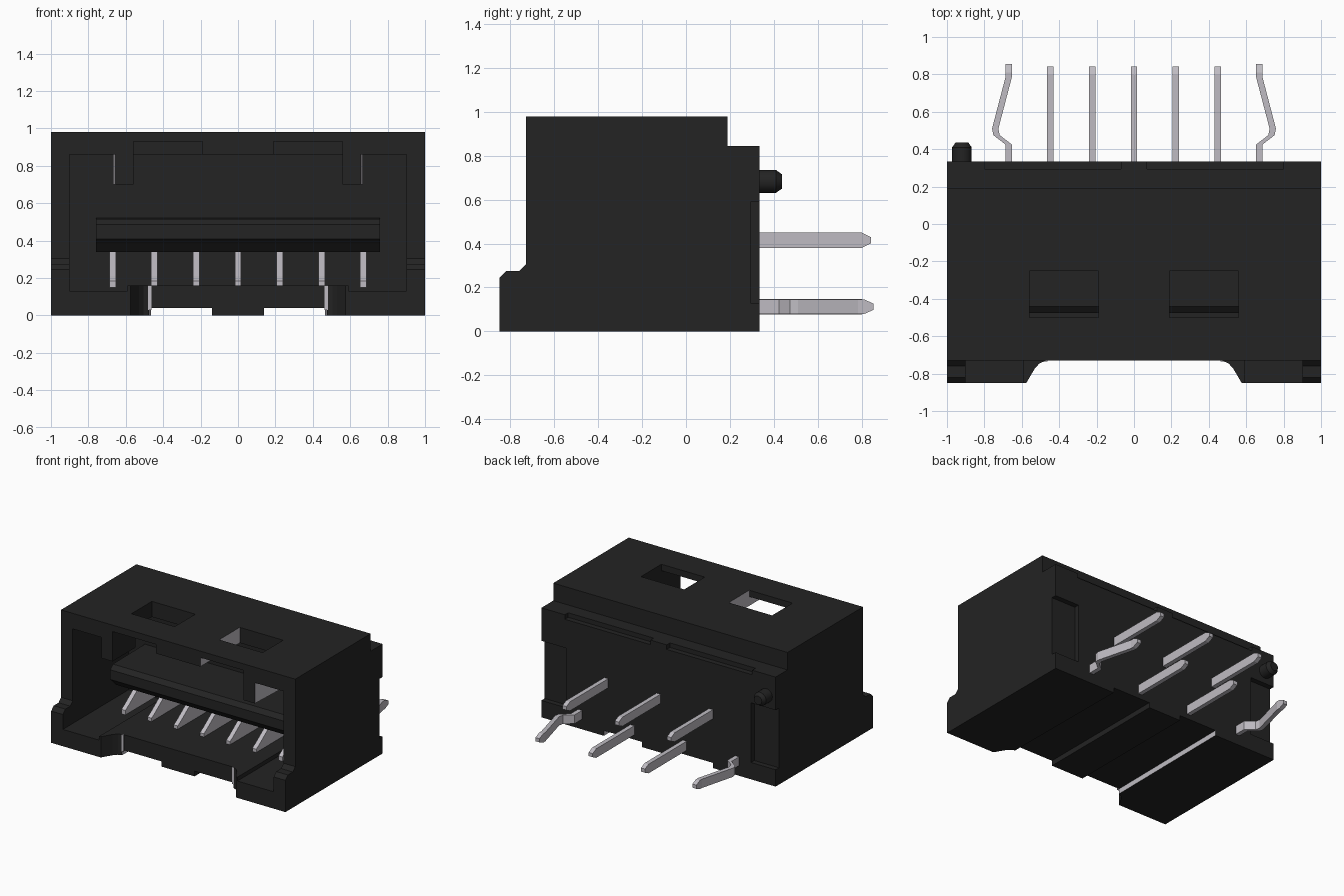
import bpy, bmesh, math

if "Cube" in bpy.data.objects:
    bpy.data.objects.remove(bpy.data.objects["Cube"], do_unlink=True)


def material(name, rgb):
    m = bpy.data.materials.new(name)
    m.use_nodes = True
    m.diffuse_color = (*rgb, 1)
    m.node_tree.nodes["Principled BSDF"].inputs["Base Color"].default_value = (*rgb, 1)
    return m


BLACK = material("black plastic", (0.017, 0.017, 0.017))
METAL = material("pale metal", (0.52, 0.50, 0.54))


def finish(name, bm, mats):
    bmesh.ops.recalc_face_normals(bm, faces=bm.faces)
    me = bpy.data.meshes.new(name)
    bm.to_mesh(me)
    bm.free()
    for m in mats:
        me.materials.append(m)
    ob = bpy.data.objects.new(name, me)
    bpy.context.collection.objects.link(ob)
    return ob


def prism(name, pts, lo, hi, axis="z", mats=(BLACK,)):
    """Extrude a flat outline: (x, y) along z, or (y, z) along x."""
    bm = bmesh.new()
    place = (lambda p, t: (p[0], p[1], t)) if axis == "z" else (lambda p, t: (t, p[0], p[1]))
    a = [bm.verts.new(place(p, lo)) for p in pts]
    b = [bm.verts.new(place(p, hi)) for p in pts]
    bm.faces.new(a)
    bm.faces.new(b)
    n = len(pts)
    for i in range(n):
        j = (i + 1) % n
        bm.faces.new((a[i], a[j], b[j], b[i]))
    return finish(name, bm, mats)


def box(name, x, y, z, mats=(BLACK,)):
    return prism(name, [(x[0], y[0]), (x[1], y[0]), (x[1], y[1]), (x[0], y[1])], *z, mats=mats)


def sweep(name, path, zc, w=0.017):
    """Flat metal strip through (x, y, half height) stations."""
    bm = bmesh.new()
    rings = [[bm.verts.new((x + sx * w, y, zc + sz * h))
              for sx, sz in ((-1, -1), (1, -1), (1, 1), (-1, 1))] for x, y, h in path]
    bm.faces.new(rings[0])
    bm.faces.new(rings[-1])
    for a, b in zip(rings, rings[1:]):
        for i in range(4):
            j = (i + 1) % 4
            bm.faces.new((a[i], a[j], b[j], b[i]))
    return finish(name, bm, (METAL,))


def cut(target, cutter):
    cutter.hide_render = True
    mod = target.modifiers.new("cut", "BOOLEAN")
    mod.operation = "DIFFERENCE"
    mod.solver = "EXACT"
    mod.object = cutter
    bpy.context.view_layer.objects.active = target
    bpy.ops.object.modifier_apply(modifier=mod.name)
    bpy.data.objects.remove(cutter, do_unlink=True)


def span(s, a, b):
    return tuple(sorted((s * a, s * b)))


# Housing side profile
housing = prism("housing", [(-.85, 0), (-.85, .245), (-.82, .275), (-.76, .275), (-.73, .305),
                            (-.73, .98), (.19, .98), (.19, .845), (.335, .845), (.335, 0)],
                -1, 1, "x", (BLACK, METAL))

# Front cavity and the curved gap in the front lip
cut(housing, box("cutter", (-.9, .9), (-1, -.05), (.16, .86)))
half = [(.576, -.95), (.576, -.85), (.53, -.772), (.505, -.745), (.47, -.73)]
cut(housing, prism("cutter", half + [(-x, y) for x, y in reversed(half)], -.1, .5))

for s in (-1, 1):
    # Lower floor corners
    cut(housing, box("cutter", span(s, .59, .9), (-1, -.05), (.13, .2)))
    # Ceiling grooves and latch windows
    cut(housing, box("cutter", span(s, .19, .56), (-1, -.25), (.8, .93)))
    cut(housing, box("cutter", span(s, .19, .56), (-.5, -.25), (.8, 1.1)))
    # Underside channels
    cut(housing, prism("cutter", [(s * .14, -1), (s * .478, -1), (s * .465, .5), (s * .14, .5)],
                       -.1, .04))
    # Rear side recesses and step notches
    cut(housing, box("cutter", span(s, .79, 1.1), (.295, .5), (.13, .59)))
    cut(housing, box("cutter", span(s, .07, .8), (.295, .5), (.81, 1)))

# Bare metal faces in the windows and channels
for f in housing.data.polygons:
    c, n = f.center, f.normal
    window = abs(abs(c.x) - .19) < .005 and c.z > .85
    channel = abs(abs(c.x) - .47) < .012 and c.z < .04
    if abs(n.x) > .9 and (window or channel):
        f.material_index = 1

for s, side in ((-1, "right"), (1, "left")):
    # Hanging key tabs with metal outer faces
    tab = prism(side + "_key_tab", [(s * .56, -.73), (s * .655, -.73), (s * .667, -.45),
                                    (s * .56, -.45)], .70, .86, mats=(BLACK, METAL))
    for f in tab.data.polygons:
        if f.normal.x * s > .9:
            f.material_index = 1
    # Thin strips on the front edge of the floor
    box(side + "_floor_strip", span(s, .462, .48), (-.736, -.729), (0.03, .16), (METAL,))

# Tongue across the cavity
prism("tongue", [(-.475, .41), (-.475, .485), (-.44, .515), (-.04, .52), (-.04, .34),
                 (-.40, .34), (-.445, .385)], -.76, .76, "x")

# Spring contacts and rear pins
PITCH = .2235
for i in range(-3, 4):
    x = i * PITCH
    prism(f"contact_{i + 4}", [(-.44, .15), (-.44, .185), (-.40, .21), (-.20, .355),
                               (-.04, .355), (-.04, .15)], x - .017, x + .017, "x", (METAL,))
    if abs(i) == 3:
        s = 1 if i > 0 else -1
        stations = [(.67, .25, .034), (.67, .425, .034), (.735, .475, .034), (.742, .51, .034),
                    (.67, .785, .034), (.67, .81, .034), (.67, .855, .014)]
        sweep(f"clip_pin_{i + 4}", [(s * px, y, h) for px, y, h in stations], .112)
    else:
        zc = .112 if i % 2 else .415
        if abs(i) == 2 or i == 0:
            zc = .415
        sweep(f"pin_{i + 4}", [(x, .25, .035), (x, .80, .035), (x, .843, .014)], zc)

# Rear locating peg with chamfered tip
bm = bmesh.new()
rings = []
for y, r in ((.28, .052), (.41, .052), (.437, .033)):
    rings.append([bm.verts.new((-.92 + r * math.cos(t * math.tau / 24), y,
                                .683 + r * math.sin(t * math.tau / 24))) for t in range(24)])
bm.faces.new(rings[0])
bm.faces.new(rings[-1])
for a, b in zip(rings, rings[1:]):
    for i in range(24):
        j = (i + 1) % 24
        bm.faces.new((a[i], a[j], b[j], b[i]))
peg = finish("locating_peg", bm, (BLACK,))
bpy.ops.object.select_all(action="DESELECT")
peg.select_set(True)
bpy.context.view_layer.objects.active = peg
bpy.ops.object.shade_smooth_by_angle(angle=math.radians(30))
